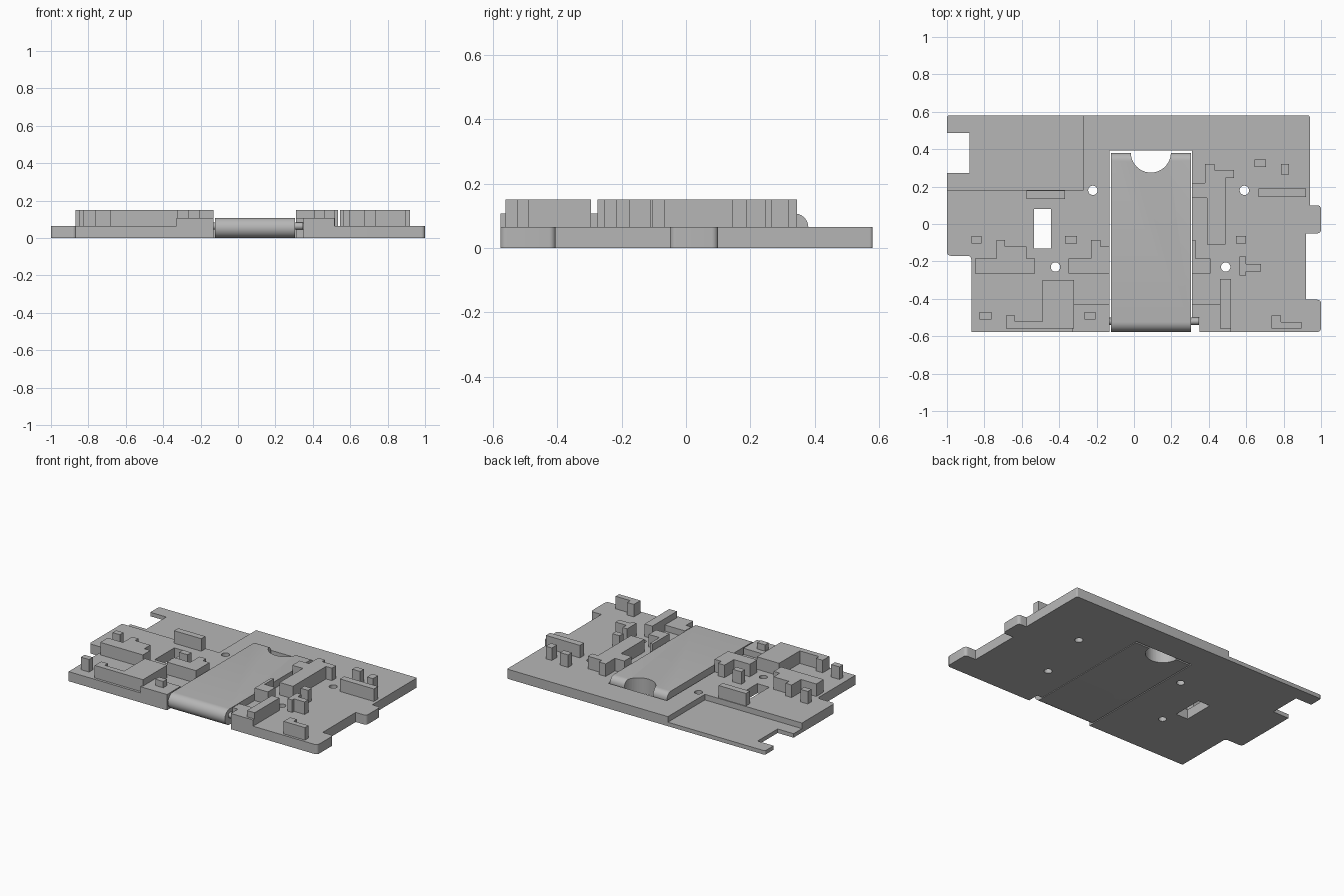
import bpy, bmesh, math
from mathutils import Vector, Matrix

cube = bpy.data.objects.get("Cube")
if cube:
    bpy.data.objects.remove(cube, do_unlink=True)

grey = bpy.data.materials.new("plain grey")
grey.use_nodes = True
colour = (0.47, 0.47, 0.47, 1)
grey.diffuse_color = colour
grey.node_tree.nodes["Principled BSDF"].inputs["Base Color"].default_value = colour

PLATE, LID, TOP = 0.065, 0.107, 0.15


def rounded(points):
    """Outline in which a third number gives a corner radius."""
    out = []
    for i, p in enumerate(points):
        c = Vector(p[:2])
        if len(p) < 3:
            out.append(c)
            continue
        a = c + (Vector(points[i - 1][:2]) - c).normalized() * p[2]
        b = c + (Vector(points[(i + 1) % len(points)][:2]) - c).normalized() * p[2]
        centre = a + b - c
        for k in range(7):
            t = k / 6 * math.pi / 2
            out.append(centre + (a - centre) * math.cos(t) + (b - centre) * math.sin(t))
    return out


def prism(name, points, low, high, matrix=Matrix()):
    """Extrude a flat outline from low to high."""
    bm = bmesh.new()
    face = bm.faces.new([bm.verts.new((p[0], p[1], low)) for p in rounded(points)])
    ext = bmesh.ops.extrude_face_region(bm, geom=[face])
    new = [v for v in ext["geom"] if isinstance(v, bmesh.types.BMVert)]
    bmesh.ops.translate(bm, verts=new, vec=(0, 0, high - low))
    bmesh.ops.recalc_face_normals(bm, faces=bm.faces)
    bm.transform(matrix)
    mesh = bpy.data.meshes.new(name)
    bm.to_mesh(mesh)
    bm.free()
    mesh.materials.append(grey)
    obj = bpy.data.objects.new(name, mesh)
    bpy.context.collection.objects.link(obj)
    return obj


def rect(x0, x1, y0, y1):
    return [(x0, y0), (x1, y0), (x1, y1), (x0, y1)]


def circle(x, y, r, n=40):
    return [(x + r * math.cos(i * math.tau / n), y + r * math.sin(i * math.tau / n))
            for i in range(n)]


def cut(obj, cutters):
    """Subtract the cutters and keep them as hidden helpers."""
    for c in cutters:
        mod = obj.modifiers.new(c.name, "BOOLEAN")
        mod.operation, mod.solver, mod.object = "DIFFERENCE", "EXACT", c
        c.hide_render = True
        c.hide_set(True)
        c.display_type = "WIRE"


def smooth(obj):
    bpy.ops.object.select_all(action="DESELECT")
    obj.select_set(True)
    bpy.context.view_layer.objects.active = obj
    bpy.ops.object.shade_smooth_by_angle(angle=math.radians(30))


# Base plate with side tabs and the bay for the lid
plate = prism("base_plate", [
    (-0.87, -0.577), (-0.13, -0.577), (-0.13, 0.392), (0.31, 0.392),
    (0.31, -0.5), (0.35, -0.5), (0.35, -0.577),
    (1, -0.577, 0.02), (1, -0.405, 0.02), (0.92, -0.405), (0.92, -0.05),
    (1, -0.05, 0.02), (1, 0.1, 0.02), (0.94, 0.1), (0.94, 0.58, 0.01),
    (-1, 0.58, 0.01), (-1, 0.487), (-0.88, 0.487), (-0.88, 0.273), (-1, 0.273),
    (-1, -0.17, 0.02), (-0.87, -0.17, 0.02)], 0, PLATE)
smooth(plate)

# Screw holes, slot and lowered corner ledge
cutters = [prism("screw_hole_cutter", circle(x, y, 0.025), -0.1, 0.3)
           for x, y in ((-0.22, 0.18), (0.59, 0.18), (-0.42, -0.23), (0.49, -0.23))]
cutters.append(prism("slot_cutter", rect(-0.535, -0.445, -0.13, 0.08), -0.1, 0.3))
cutters.append(prism("ledge_cutter", rect(-1.2, -0.27, 0.183, 0.8), 0.027, 0.3))
cut(plate, cutters)

# Hinged lid: side profile in y and z, extruded across x
along_x = Matrix(((0, 0, 1, 0), (1, 0, 0, 0), (0, 1, 0, 0), (0, 0, 0, 1)))
r = LID / 2
barrel = [(-0.577 + r - r * math.sin(a), r + r * math.cos(a))
          for a in (math.pi * i / 20 for i in range(21))]
lid = prism("hinged_lid", barrel + [(0.38, 0), (0.38, LID, 0.042)],
            -0.123, 0.305, along_x)
smooth(lid)
cut(lid, [prism("finger_notch_cutter", circle(0.09, 0.382, 0.107, 64), -0.1, 0.3)])
pin = prism("hinge_pin", [(-0.52 + 0.019 * math.cos(a), 0.063 + 0.019 * math.sin(a))
                          for a in (math.tau * i / 24 for i in range(24))],
            -0.13, 0.347, along_x)
smooth(pin)

# Raised hinge mounts either side of the lid
prism("right_hinge_mount", rect(-0.33, -0.13, -0.577, -0.43), PLATE, LID)
prism("left_hinge_mount", [(0.35, -0.577), (0.515, -0.577), (0.515, -0.43),
                           (0.31, -0.43), (0.31, -0.5), (0.35, -0.5)], PLATE, LID)

# Plain rectangular blocks
for bounds in [
        (0.645, 0.705, 0.305, 0.345), (0.785, 0.83, 0.265, 0.32),
        (0.665, 0.92, 0.145, 0.19), (0.545, 0.6, -0.105, -0.065),
        (0.46, 0.518, -0.56, -0.295), (-0.575, -0.37, 0.135, 0.178),
        (-0.87, -0.815, -0.105, -0.065), (-0.37, -0.305, -0.105, -0.065),
        (-0.825, -0.763, -0.51, -0.47), (-0.265, -0.205, -0.51, -0.47)]:
    prism("block", rect(*bounds), PLATE, TOP)

# Stepped blocks
stepped = {
    "left_lid_guide": [(0.31, 0.22), (0.38, 0.22), (0.38, 0.32), (0.43, 0.32),
                       (0.43, 0.29), (0.535, 0.29), (0.535, 0.245), (0.49, 0.245),
                       (0.49, -0.11), (0.39, -0.11), (0.39, 0.14), (0.31, 0.14)],
    "left_lid_stop": [(0.31, -0.085), (0.33, -0.085), (0.33, -0.185), (0.41, -0.185),
                      (0.41, -0.265), (0.31, -0.265)],
    "tee_block": [(0.565, -0.275), (0.6, -0.275), (0.6, -0.255), (0.68, -0.255),
                  (0.68, -0.215), (0.6, -0.215), (0.6, -0.175), (0.565, -0.175)],
    "corner_block": [(0.735, -0.56), (0.895, -0.56), (0.895, -0.523),
                     (0.785, -0.523), (0.785, -0.49), (0.735, -0.49)],
    "outer_stepped_block": [(-0.85, -0.265), (-0.53, -0.265), (-0.53, -0.185),
                            (-0.575, -0.185), (-0.575, -0.12), (-0.69, -0.12),
                            (-0.69, -0.085), (-0.735, -0.085), (-0.735, -0.185),
                            (-0.85, -0.185)],
    "right_lid_stop": [(-0.35, -0.265), (-0.13, -0.265), (-0.13, -0.12),
                       (-0.18, -0.12), (-0.18, -0.085), (-0.23, -0.085),
                       (-0.23, -0.185), (-0.35, -0.185)],
    "front_stepped_block": [(-0.685, -0.56), (-0.322, -0.56), (-0.322, -0.3),
                            (-0.49, -0.3), (-0.49, -0.522), (-0.635, -0.522),
                            (-0.635, -0.49), (-0.685, -0.49)],
}
for name, outline in stepped.items():
    prism(name, outline, PLATE, TOP)
